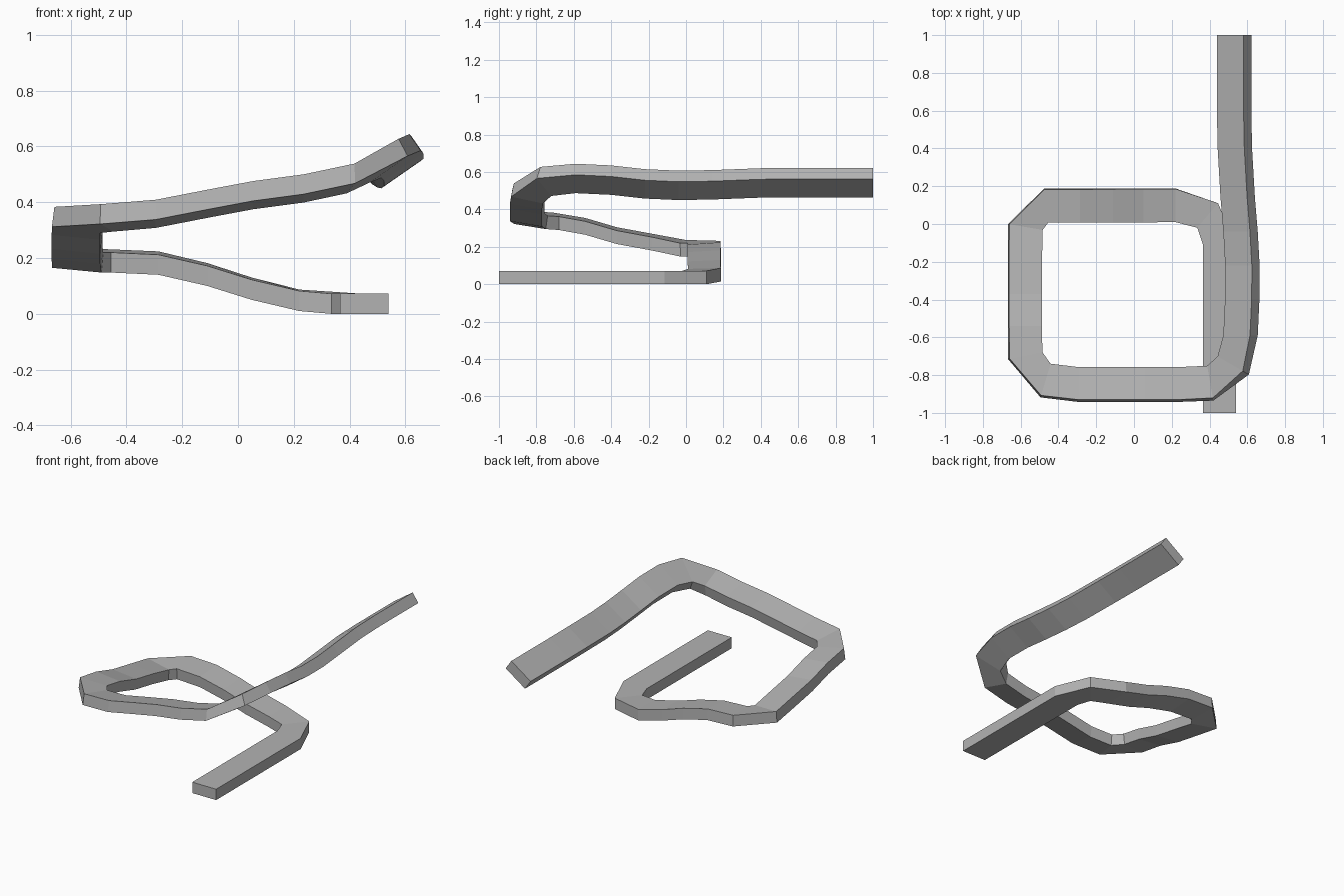
import bpy, bmesh
from mathutils import Vector

THICK = 0.072
stations = []          # pairs of (outer bottom edge, inner bottom edge)

def add(outer, inner):
    stations.append((Vector(outer), Vector(inner)))

# flat entry straight and first corner
add((0.54, -1, 0), (0.365, -1, 0))
add((0.54, -0.115, 0), (0.365, -0.11, 0))
add((0.445, 0.11, 0), (0.335, -0.02, 0))

# rising back run
for x, z, bank in [(0.22, 0.01, 0.005), (0.05, 0.05, 0.008), (-0.11, 0.10, 0.01), (-0.285, 0.14, 0.012)]:
    add((x, 0.188, z + bank), (x, 0.012, z))

# back left corner
add((-0.475, 0.188, 0.16), (-0.455, 0.012, 0.148))
add((-0.667, 0.0, 0.165), (-0.49, -0.03, 0.148))

# rising left run
for y, z in [(-0.18, 0.18), (-0.37, 0.215), (-0.54, 0.265)]:
    add((-0.668, y, z + 0.018), (-0.494, y, z))

# front left corner
add((-0.667, -0.715, 0.312), (-0.494, -0.68, 0.29))
add((-0.495, -0.918, 0.322), (-0.445, -0.75, 0.295))

# banked front run
for x, z in [(-0.295, 0.338), (-0.11, 0.374), (0.055, 0.405), (0.235, 0.429)]:
    add((x, -0.942, z), (x, -0.77, z - 0.03))

# front right corner
add((0.42, -0.935, 0.468), (0.39, -0.765, 0.432))
add((0.608, -0.797, 0.566), (0.475, -0.72, 0.472))

# steeply banked exit run: y, outer x, outer z
for y, x, z in [(-0.59, 0.655, 0.585), (-0.4, 0.664, 0.576), (-0.22, 0.665, 0.556), (-0.04, 0.655, 0.548),
                (0.14, 0.64, 0.551), (0.4, 0.625, 0.561), (0.6, 0.621, 0.563), (1, 0.621, 0.563)]:
    add((x, y, z), (x - 0.141, y, z - 0.098))

# skin the box section along the stations
bm = bmesh.new()
rings = []
for o, i in stations:
    side = (o - i).normalized()
    up = Vector((0, 0, 1))
    n = (up - side * up.dot(side)).normalized() * THICK
    rings.append([bm.verts.new(p) for p in (o, i, i + n, o + n)])
for a, b in zip(rings, rings[1:]):
    for k in range(4):
        j = (k + 1) % 4
        bm.faces.new((a[k], a[j], b[j], b[k]))
bm.faces.new(rings[0])
bm.faces.new(rings[-1])
bmesh.ops.recalc_face_normals(bm, faces=bm.faces)

mesh = bpy.data.meshes.new("spiral_ramp")
bm.to_mesh(mesh)
bm.free()
grey = bpy.data.materials.new("grey")
grey.diffuse_color = (0.45, 0.45, 0.45, 1)
mesh.materials.append(grey)
bpy.context.collection.objects.link(bpy.data.objects.new("spiral_ramp", mesh))
